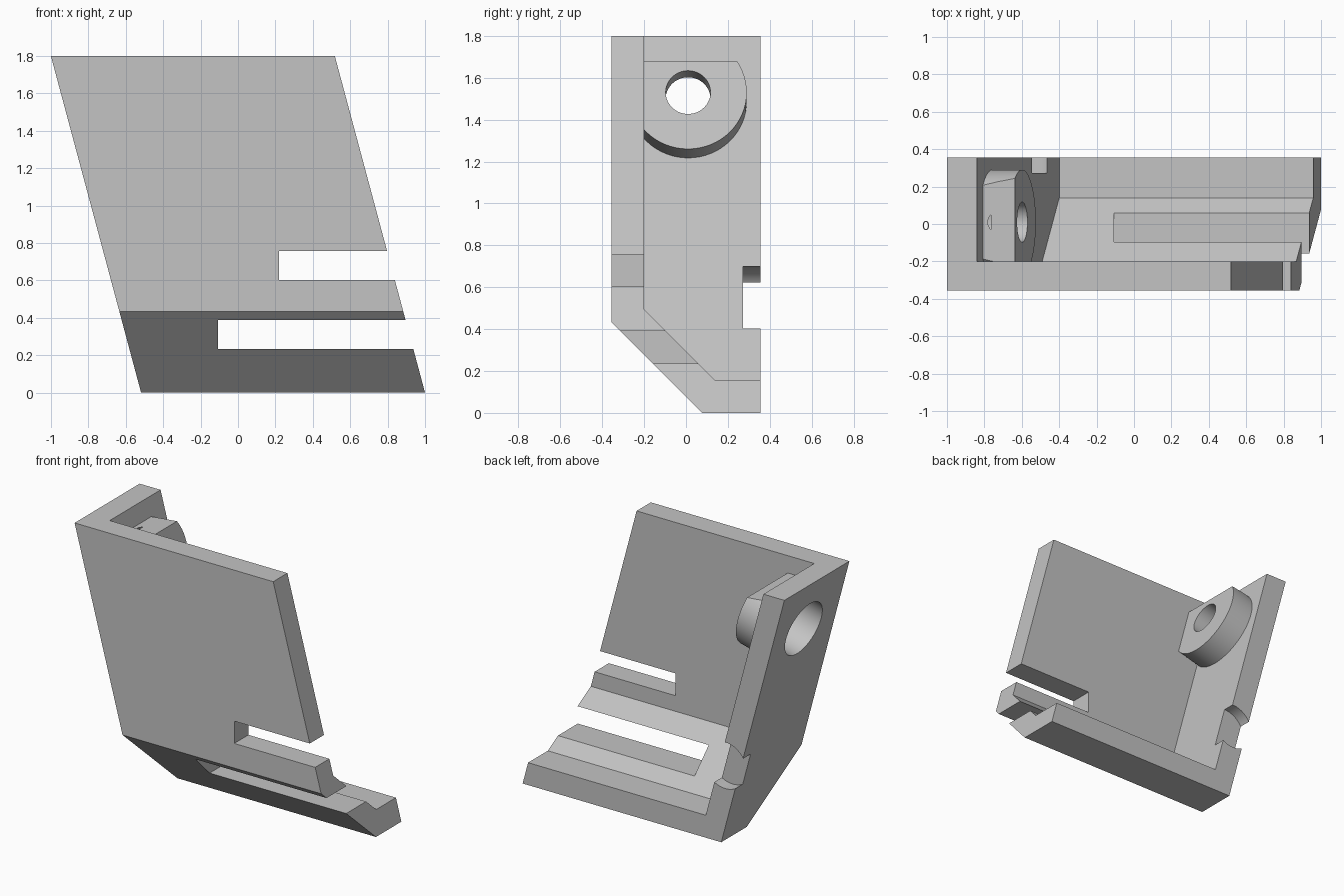
import bpy, bmesh
from math import radians, sin, cos, tan
from mathutils import Matrix, Vector

cube = bpy.data.objects.get("Cube")
if cube:
    bpy.data.objects.remove(cube, do_unlink=True)

LEAN = radians(15)
AXIS = Vector((cos(LEAN), 0, sin(LEAN)))   # normal of the leaning end wall
LEFT, RIGHT, WALL = -0.518, 1.0, 0.16
HALF = 0.355

grey = bpy.data.materials.new("plain grey")
grey.use_nodes = True
grey.diffuse_color = (0.55, 0.55, 0.55, 1)
grey.node_tree.nodes["Principled BSDF"].inputs["Base Color"].default_value = (0.55, 0.55, 0.55, 1)


def finish(name, bm):
    bmesh.ops.recalc_face_normals(bm, faces=bm.faces)
    mesh = bpy.data.meshes.new(name)
    bm.to_mesh(mesh)
    bm.free()
    mesh.materials.append(grey)
    obj = bpy.data.objects.new(name, mesh)
    bpy.context.collection.objects.link(obj)
    return obj


def leaning_prism(name, profile, x0, x1):
    """Extrude a y-z profile along x, then lean it to the side."""
    bm = bmesh.new()
    face = bm.faces.new([bm.verts.new((x0, y, z)) for y, z in profile])
    new = bmesh.ops.extrude_face_region(bm, geom=[face], use_keep_orig=True)["geom"]
    for v in new:
        if isinstance(v, bmesh.types.BMVert):
            v.co.x = x1
    for v in bm.verts:
        v.co.x -= v.co.z * tan(LEAN)
    return finish(name, bm)


def box(name, low, high):
    """Box between two opposite corners."""
    low, high = Vector(low), Vector(high)
    size = Matrix.Diagonal(high - low).to_4x4()
    bm = bmesh.new()
    bmesh.ops.create_cube(bm, size=1, matrix=Matrix.Translation((low + high) / 2) @ size)
    return finish(name, bm)


def cylinder(name, start, end, radius):
    """Cylinder between two points."""
    start, end = Vector(start), Vector(end)
    way = end - start
    turn = Vector((0, 0, 1)).rotation_difference(way).to_matrix().to_4x4()
    bm = bmesh.new()
    bmesh.ops.create_cone(bm, cap_ends=True, segments=64, radius1=radius,
                          radius2=radius, depth=way.length,
                          matrix=Matrix.Translation((start + end) / 2) @ turn)
    return finish(name, bm)


def combine(target, tool, operation):
    """Apply a boolean and discard the helper."""
    tool.hide_render = True
    mod = target.modifiers.new("boolean", 'BOOLEAN')
    mod.operation, mod.solver, mod.object = operation, 'EXACT', tool
    graph = bpy.context.evaluated_depsgraph_get()
    result = bpy.data.meshes.new_from_object(target.evaluated_get(graph))
    target.modifiers.clear()
    target.data = result
    bpy.data.objects.remove(tool, do_unlink=True)


# Leaning body: front plate, sloping lower plate, floor and end wall
bracket = leaning_prism("bracket", [(-HALF, 1.8), (-HALF, 0.433), (0.078, 0),
                                    (HALF, 0), (HALF, 1.8)], LEFT, RIGHT)
cavity = leaning_prism("cavity", [(-0.2, 2), (-0.2, 0.495), (0.14, 0.155),
                                  (0.6, 0.155), (0.6, 2)], LEFT + WALL, 2)
combine(bracket, cavity, 'DIFFERENCE')

# Two open slots from the right edge
for x, z0, z1 in ((0.22, 0.603, 0.757), (-0.107, 0.235, 0.39)):
    combine(bracket, box("slot", (x, -1, z0), (2, 1, z1)), 'DIFFERENCE')

# Round notch in the back edge of the end wall
combine(bracket, cylinder("notch", (-0.548, 0.273, 0.539), (-0.548, 0.6, 0.539), 0.16), 'DIFFERENCE')

# Boss on the inside of the end wall, with a flat top
base_z = 1.488
base = Vector((LEFT + WALL - base_z * tan(LEAN), 0.01, base_z))
boss = cylinder("boss", base - AXIS * 0.1, base + AXIS * 0.165, 0.28)
combine(boss, box("boss_trim", (-2, -1, 1.68), (1, 1, 3)), 'DIFFERENCE')
combine(bracket, boss, 'UNION')

# Wide bore from outside, narrow hole through the boss
combine(bracket, cylinder("wide_bore", base - AXIS * 0.4, base + AXIS * 0.043, 0.192), 'DIFFERENCE')
combine(bracket, cylinder("narrow_hole", base - AXIS * 0.1, base + AXIS * 0.4, 0.107), 'DIFFERENCE')

# Smooth the round surfaces, keep edges sharp
bpy.ops.object.select_all(action='DESELECT')
bracket.select_set(True)
bpy.context.view_layer.objects.active = bracket
bpy.ops.object.shade_smooth_by_angle(angle=radians(20))
